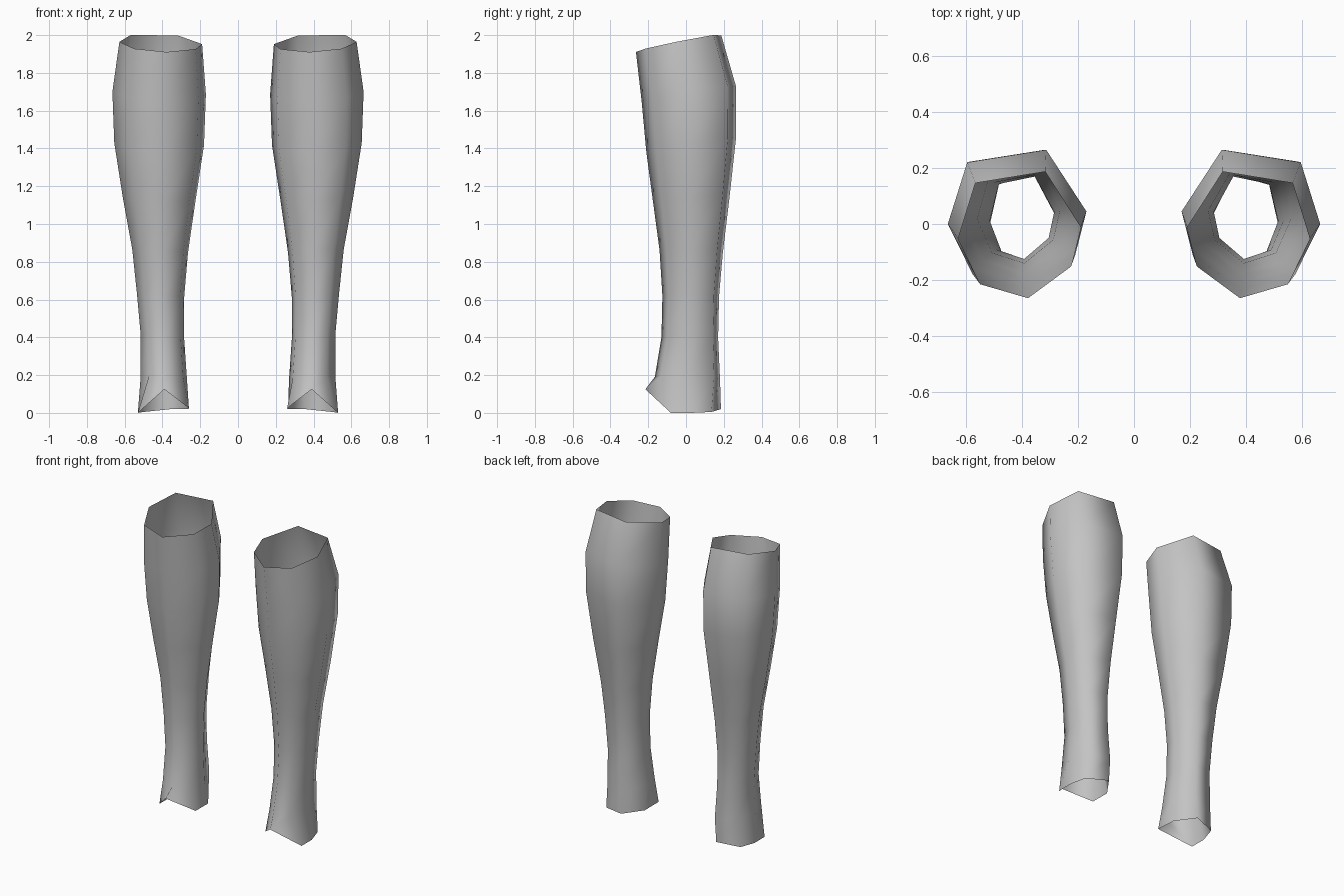
import bpy
import bmesh

cube = bpy.data.objects.get("Cube")
if cube:
    bpy.data.objects.remove(cube, do_unlink=True)

# One plain grey for both pieces
grey = bpy.data.materials.new("plain grey")
grey.use_nodes = True
colour = (0.55, 0.55, 0.55, 1.0)
grey.diffuse_color = colour
grey.node_tree.nodes["Principled BSDF"].inputs["Base Color"].default_value = colour

# Seven-sided cross-section: u runs inner to outer side, v runs front to back
SECTION = [(0.29, 1.0), (0.86, 0.91), (1.0, 0.47), (0.82, 0.11),
           (0.43, 0.0), (0.08, 0.25), (0.0, 0.56)]

# Ring sizes going up: x inner, x outer, y front, y back, z front, z back
RINGS = [
    (0.270, 0.515, -0.165, 0.180, 0.19, 0.18),
    (0.285, 0.515, -0.130, 0.170, 0.40, 0.40),
    (0.285, 0.535, -0.125, 0.175, 0.62, 0.62),
    (0.265, 0.560, -0.140, 0.195, 0.86, 0.85),
    (0.225, 0.610, -0.175, 0.230, 1.12, 1.14),
    (0.180, 0.655, -0.210, 0.265, 1.38, 1.46),
    (0.170, 0.665, -0.235, 0.265, 1.65, 1.73),
    (0.190, 0.628, -0.265, 0.187, 1.91, 2.00),
]

# Open hem at the ankle, raised to a peak over the instep
HEM = [(0.355, 0.185, 0.02), (0.50, 0.135, 0.005), (0.53, 0.03, 0.0),
       (0.53, -0.08, 0.0), (0.39, -0.215, 0.125), (0.26, -0.08, 0.025),
       (0.265, 0.06, 0.02)]


def ring_points(x0, x1, y0, y1, z0, z1):
    return [(x0 + u * (x1 - x0), y0 + v * (y1 - y0),
             z0 + v * (z1 - z0) + 0.02 * (u - 0.4)) for u, v in SECTION]


def shin_sleeve(name, side):
    bm = bmesh.new()
    loops = [HEM] + [ring_points(*r) for r in RINGS]
    rows = [[bm.verts.new((side * x, y, z)) for x, y, z in pts] for pts in loops]
    count = len(SECTION)
    for low, high in zip(rows, rows[1:]):
        for i in range(count):
            j = (i + 1) % count
            quad = [low[j], low[i], high[i], high[j]]
            bm.faces.new(quad if side > 0 else quad[::-1])
    for f in bm.faces:
        f.smooth = True
    mesh = bpy.data.meshes.new(name)
    bm.to_mesh(mesh)
    bm.free()
    mesh.materials.append(grey)
    obj = bpy.data.objects.new(name, mesh)
    bpy.context.collection.objects.link(obj)
    return obj


shin_sleeve("left_shin_sleeve", 1)
shin_sleeve("right_shin_sleeve", -1)
